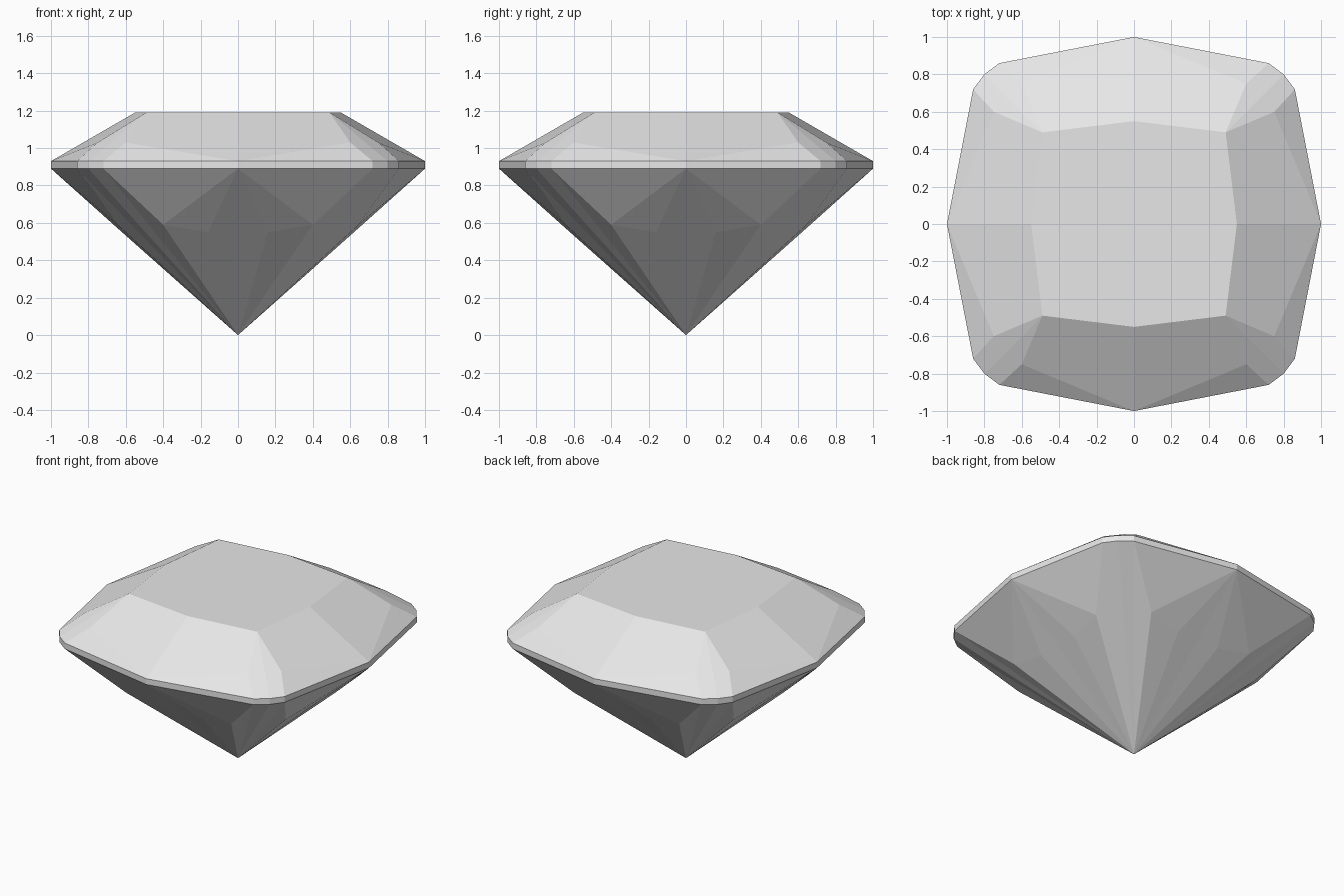
import bpy, bmesh, math

cube = bpy.data.objects.get("Cube")
if cube:
    bpy.data.objects.remove(cube, do_unlink=True)

TABLE, CROWN, GIRDLE_TOP, GIRDLE_LOW = 1.19, 1.03, 0.93, 0.89

# Girdle outline over one eighth of the stone: side middle, corner end, corner middle
outline = [(0, 1), (0.72, 0.86), (0.8, 0.8)]
side_top, end_top, corner_top = [(x, y, GIRDLE_TOP) for x, y in outline]
side_low, end_low, corner_low = [(x, y, GIRDLE_LOW) for x, y in outline]

# Table, crown and pavilion facet points
table_centre, table_side = (0, 0, TABLE), (0, 0.55, TABLE)
table_corner = (0.49, 0.49, TABLE)
crown_point = (0.6, 0.75, CROWN)
culet = (0, 0, 0)
kite_axis = (0, 0.62, 0.62 * GIRDLE_LOW)
kite_point = (0.16, 0.62, 0.55)
pavilion_point = (0.4, 0.645, 0.59)

facets = [
    # Table and crown
    (table_centre, table_corner, table_side),
    (table_side, table_corner, crown_point, side_top),
    (side_top, crown_point, end_top),
    (table_corner, corner_top, end_top, crown_point),
    # Girdle
    (side_top, end_top, end_low, side_low),
    (end_top, corner_top, corner_low, end_low),
    # Pavilion
    (side_low, kite_point, kite_axis),
    (kite_axis, kite_point, culet),
    (side_low, pavilion_point, kite_point),
    (kite_point, pavilion_point, culet),
    (side_low, end_low, pavilion_point),
    (pavilion_point, end_low, culet),
    (end_low, corner_low, culet),
]

# Repeat the eighth by swapping and flipping the axes
bm = bmesh.new()
for swap in (False, True):
    for sx in (1, -1):
        for sy in (1, -1):
            for facet in facets:
                pts = [(y, x, z) if swap else (x, y, z) for x, y, z in facet]
                bm.faces.new([bm.verts.new((sx * x, sy * y, z)) for x, y, z in pts])
bmesh.ops.remove_doubles(bm, verts=bm.verts[:], dist=0.0005)
bmesh.ops.recalc_face_normals(bm, faces=bm.faces[:])
# Join the flat pieces of the table and kites
bmesh.ops.dissolve_limit(bm, angle_limit=math.radians(0.3),
                         verts=bm.verts[:], edges=bm.edges[:])

mesh = bpy.data.meshes.new("cut_gem")
bm.to_mesh(mesh)
bm.free()
gem = bpy.data.objects.new("cut_gem", mesh)
bpy.context.collection.objects.link(gem)

# Pale grey stone
grey = (0.8, 0.8, 0.8, 1)
mat = bpy.data.materials.new("pale_grey")
mat.use_nodes = True
mat.diffuse_color = grey
for node in mat.node_tree.nodes:
    if node.type == 'BSDF_PRINCIPLED':
        node.inputs["Base Color"].default_value = grey
mesh.materials.append(mat)
